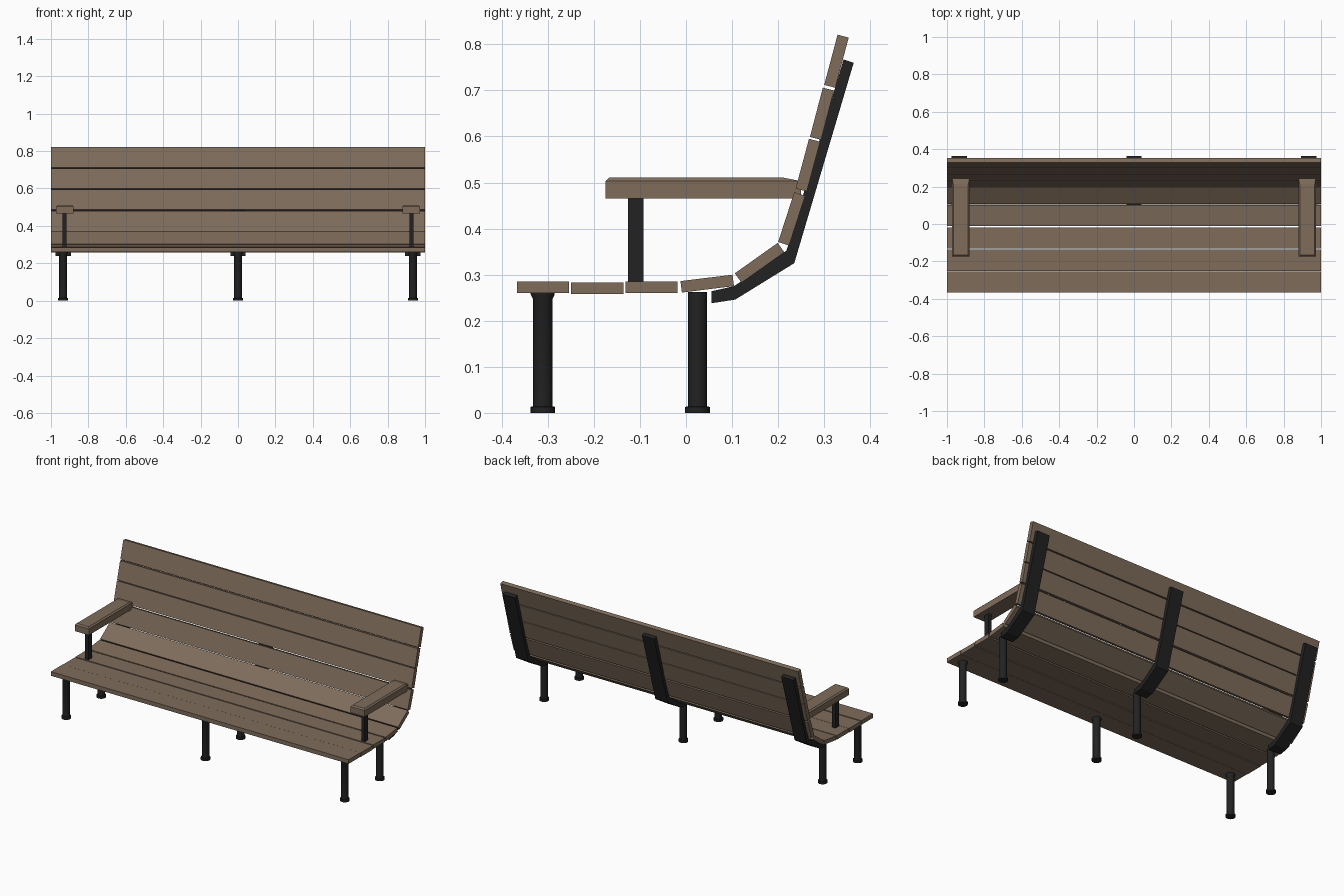
import bpy, bmesh
from mathutils import Vector

if "Cube" in bpy.data.objects:
    bpy.data.objects.remove(bpy.data.objects["Cube"], do_unlink=True)


def material(name, rgb):
    m = bpy.data.materials.new(name)
    m.use_nodes = True
    m.diffuse_color = (*rgb, 1)
    m.node_tree.nodes["Principled BSDF"].inputs["Base Color"].default_value = (*rgb, 1)
    return m


wood = material("brown wood", (0.21, 0.15, 0.105))
metal = material("black metal", (0.016, 0.016, 0.016))


def finish(name, bm, mat):
    bmesh.ops.recalc_face_normals(bm, faces=bm.faces)
    mesh = bpy.data.meshes.new(name)
    bm.to_mesh(mesh)
    bm.free()
    mesh.materials.append(mat)
    ob = bpy.data.objects.new(name, mesh)
    bpy.context.collection.objects.link(ob)
    return ob


def extrude(name, profile, x, width, mat):
    """Extrude a (y, z) outline along x, centred on x."""
    bm = bmesh.new()
    face = bm.faces.new([bm.verts.new((x - width / 2, y, z)) for y, z in profile])
    new = bmesh.ops.extrude_face_region(bm, geom=[face])["geom"]
    bmesh.ops.translate(bm, vec=(width, 0, 0),
                        verts=[v for v in new if isinstance(v, bmesh.types.BMVert)])
    return finish(name, bm, mat)


def lathe(name, profile, x, y, mat, sides=16):
    """Stack of rings from (radius, z) pairs, capped at both ends."""
    bm = bmesh.new()
    rings = []
    for r, z in profile:
        ring = bmesh.ops.create_circle(bm, segments=sides, radius=r)["verts"]
        bmesh.ops.translate(bm, verts=ring, vec=(x, y, z))
        rings.append(ring)
    for a, b in zip(rings, rings[1:]):
        for i in range(sides):
            j = (i + 1) % sides
            bm.faces.new((a[i], a[j], b[j], b[i]))
    bm.faces.new(rings[0])
    bm.faces.new(rings[-1])
    ob = finish(name, bm, mat)
    bpy.ops.object.select_all(action="DESELECT")
    bpy.context.view_layer.objects.active = ob
    ob.select_set(True)
    bpy.ops.object.shade_smooth_by_angle(angle=0.6)
    return ob


# Slats: start and end of each upper face in (y, z), following the seat and back curve
THICK = 0.025
slats = [
    ((-0.367, 0.285), (-0.254, 0.285)),
    ((-0.250, 0.283), (-0.136, 0.283)),
    ((-0.131, 0.285), (-0.018, 0.285)),
    ((-0.012, 0.286), (0.101, 0.300)),
    ((0.106, 0.303), (0.199, 0.369)),
    ((0.200, 0.371), (0.235, 0.479)),
    ((0.238, 0.487), (0.267, 0.595)),
    ((0.269, 0.599), (0.297, 0.706)),
    ((0.300, 0.712), (0.329, 0.821)),
]
for i, (a, b) in enumerate(slats):
    a, b = Vector(a), Vector(b)
    d = (b - a).normalized()
    under = Vector((d.y, -d.x)) * THICK
    part = "seat_slat" if i < 4 else "back_slat"
    extrude(f"{part}_{i + 1}", [a, b, b + under, a + under], 0, 2, wood)

# Curved back brackets and legs at three stations
bracket = [(0.055, 0.264), (0.055, 0.238), (0.107, 0.246), (0.235, 0.325),
           (0.364, 0.760), (0.342, 0.767), (0.218, 0.352), (0.104, 0.275)]
leg = [(0.027, 0), (0.027, 0.013), (0.021, 0.014), (0.021, 0.247), (0.026, 0.257), (0.026, 0.260)]
back_leg = leg[:3] + [(0.021, 0.262)]
for side, x in (("right", -0.935), ("middle", 0.0), ("left", 0.935)):
    extrude(f"{side}_back_bracket", bracket, x, 0.082, metal)
    lathe(f"{side}_front_leg", leg, x, -0.311, metal)
    lathe(f"{side}_back_leg", back_leg, x, 0.025, metal)

# Armrests with chamfered top edges, each on a flat post
for side, s in (("right", -1), ("left", 1)):
    arm = extrude(f"{side}_armrest",
                  [(-0.175, 0.465), (-0.175, 0.511), (0.21, 0.511), (0.25, 0.503), (0.25, 0.465)],
                  s * 0.926, 0.095, wood)
    bm = bmesh.new()
    bm.from_mesh(arm.data)
    top = [e for e in bm.edges if all(v.co.z > 0.51 for v in e.verts)
           and not all(v.co.y > 0.2 for v in e.verts)]
    bmesh.ops.bevel(bm, geom=top, offset=0.008, segments=1, affect="EDGES")
    bm.to_mesh(arm.data)
    bm.free()
    extrude(f"{side}_armrest_post",
            [(-0.126, 0.284), (-0.126, 0.466), (-0.092, 0.466), (-0.092, 0.284)],
            s * 0.928, 0.022, metal)
